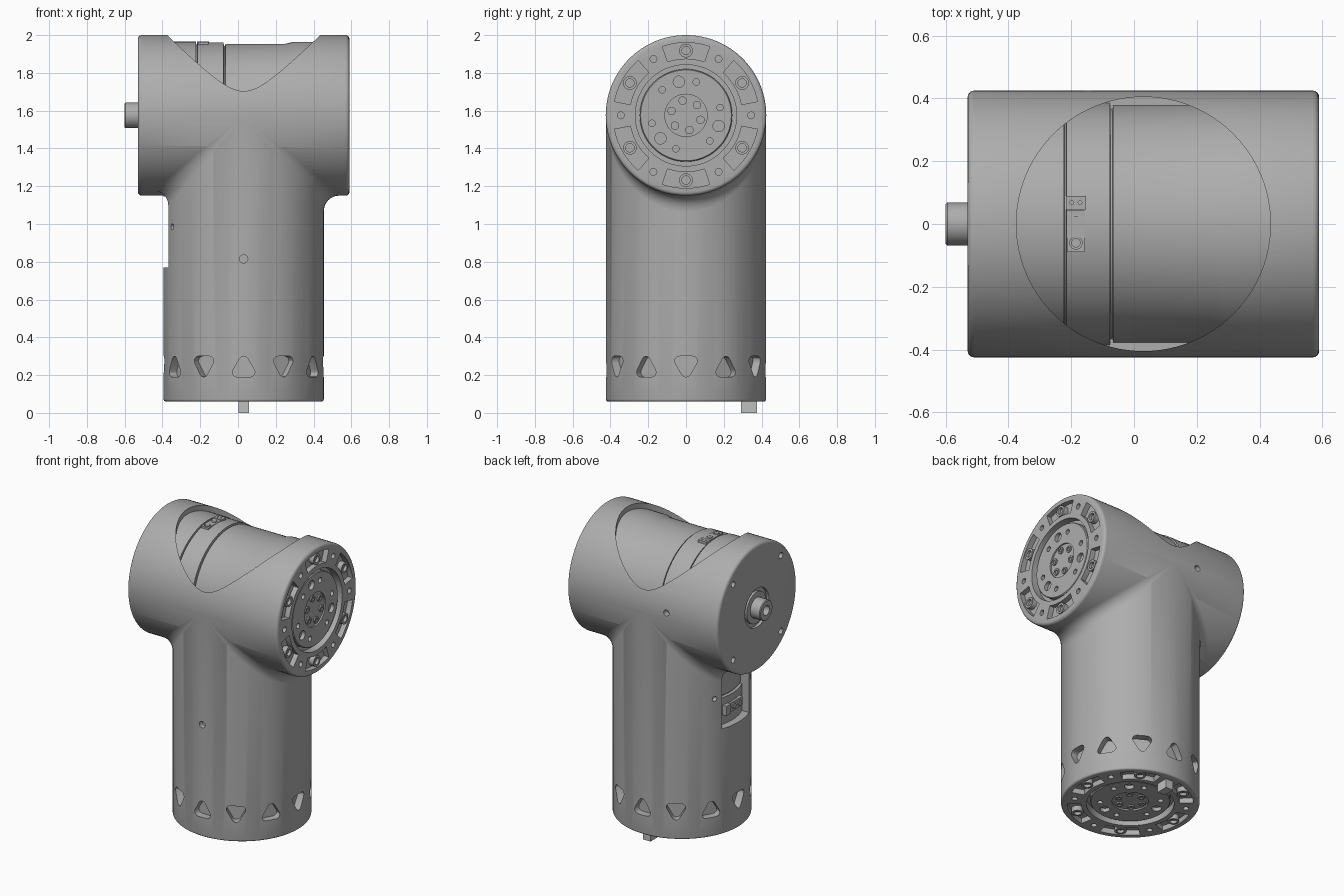
import bpy, bmesh
from math import sin, cos, pi, radians
from mathutils import Matrix, Vector

if "Cube" in bpy.data.objects:
    bpy.data.objects.remove(bpy.data.objects["Cube"], do_unlink=True)

CX, AXIS_Z, R = 0.03, 1.575, 0.425      # column centre, barrel height, tube radius
X_MIN, X_MAX, Z_MIN = -0.53, 0.59, 0.06
parts = []


def material(name, value):
    m = bpy.data.materials.new(name)
    m.use_nodes = True
    m.diffuse_color = (value, value, value, 1)
    m.node_tree.nodes["Principled BSDF"].inputs["Base Color"].default_value = (value, value, value, 1)
    return m


GREY = material("metal grey", 0.42)
LIGHT = material("light grey", 0.52)


def move(x, y, z):
    return Matrix.Translation((x, y, z))


def turn(deg, axis):
    return Matrix.Rotation(radians(deg), 4, axis)


def polar(r, deg):
    return Vector((r * cos(radians(deg)), r * sin(radians(deg)), 0))


def loft(bm, rings, m):
    """Closed solid through a list of equal-length point rings."""
    vs = [[bm.verts.new(m @ p) for p in ring] for ring in rings]
    n = len(vs[0])
    for a, b in zip(vs, vs[1:]):
        for i in range(n):
            bm.faces.new((a[i], a[(i + 1) % n], b[(i + 1) % n], b[i]))
    bm.faces.new(vs[0][::-1])
    bm.faces.new(vs[-1])


def lathe(bm, profile, m, n=96):
    loft(bm, [[polar(r, 360 * i / n) + Vector((0, 0, z)) for i in range(n)] for r, z in profile], m)


def disc(bm, r, z0, z1, m, n=24):
    lathe(bm, [(r, z0), (r, z1)], m, n)


def prism(bm, pts, z0, z1, m):
    loft(bm, [[p + Vector((0, 0, z)) for p in pts] for z in (z0, z1)], m)


def box(bm, lo, hi):
    lo, hi = Vector(lo), Vector(hi)
    c, s = (lo + hi) / 2, hi - lo
    bmesh.ops.create_cube(bm, size=1, matrix=move(*c) @ Matrix.Diagonal((*s, 1)))


def make(name, bm, mat=GREY):
    bmesh.ops.recalc_face_normals(bm, faces=bm.faces)
    me = bpy.data.meshes.new(name)
    bm.to_mesh(me)
    bm.free()
    me.materials.append(mat)
    ob = bpy.data.objects.new(name, me)
    bpy.context.scene.collection.objects.link(ob)
    parts.append(ob)
    return ob


def boolean(ob, bm, op):
    tool = make("tool", bm)
    parts.remove(tool)
    mod = ob.modifiers.new("bool", "BOOLEAN")
    mod.operation, mod.solver, mod.object = op, "EXACT", tool
    deps = bpy.context.evaluated_depsgraph_get()
    me = bpy.data.meshes.new_from_object(ob.evaluated_get(deps))
    ob.modifiers.clear()
    ob.data = me
    bpy.data.objects.remove(tool, do_unlink=True)


def rounded(r, z0, z1, e=0.02):
    """Cylinder profile with rounded rims."""
    arc = [(r - e + e * sin(t * pi / 8), e - e * cos(t * pi / 8)) for t in range(5)]
    return [(a, z0 + b) for a, b in arc] + [(a, z1 - b) for a, b in arc[::-1]]


def radial(deg, z):
    """Frame on the column: local z points outward, 0 degrees is the front."""
    return move(CX, 0, z) @ turn(deg, "Z") @ turn(90, "X")


BARREL = move(0, 0, AXIS_Z) @ turn(90, "Y")
OUTPUT = move(X_MAX, 0, AXIS_Z) @ turn(90, "Y")
BASE = move(CX, 0, Z_MIN) @ turn(180, "X")
CAP = move(X_MIN, 0, AXIS_Z) @ turn(-90, "Y")

# Housing: barrel joined to column
bm = bmesh.new()
lathe(bm, rounded(R, X_MIN, X_MAX), BARREL)
housing = make("housing", bm)
bm = bmesh.new()
lathe(bm, rounded(R - 0.001, Z_MIN, AXIS_Z, 0.012), move(CX, 0, 0))
boolean(housing, bm, "UNION")

# Openings: top scoop, side window, vent pockets, flange slots, screw holes
bm = bmesh.new()
disc(bm, 0.405, 1.6, 2.1, move(CX, 0, 0), 96)
box(bm, (-0.7, -0.145, 0.77), (-0.29, 0.145, 1.145))
for k in range(12):
    flip = 180 * (k % 2)
    pts = [polar(0.04, 90 + 120 * c + flip) + polar(0.025, 90 + 120 * c + flip + a)
           for c in range(3) for a in (-60, -30, 0, 30, 60)]
    prism(bm, pts, 0.375, 0.5, radial(30 * k, 0.255 if k % 2 else 0.235))
for frame in (OUTPUT, BASE):
    disc(bm, 0.268, -0.05, 0.05, frame, 96)
    for k in range(6):
        span = range(-19, 20, 2)
        pts = [polar(0.385, 60 * k + a) for a in span] + [polar(0.3, 60 * k - a) for a in span]
        prism(bm, pts, -0.035, 0.05, frame)
        disc(bm, 0.018, -0.04, 0.05, frame @ move(*polar(0.345, 60 * k + 30)))
disc(bm, 0.13, -0.02, 0.05, CAP, 64)
for k in range(4):
    disc(bm, 0.02, -0.03, 0.05, CAP @ move(*polar(0.36, 45 + 90 * k)))
disc(bm, 0.022, 0.39, 0.5, radial(0, 0.815))
for a in (-63, -117):
    disc(bm, 0.016, 0.39, 0.5, radial(a, 0.985))
disc(bm, 0.02, 0.38, 0.5, move(-0.15, 0, 1.6) @ turn(-90, "X"))
boolean(housing, bm, "DIFFERENCE")

# Blends between barrel and column, left open around the side window
for side, name in ((1, "left_blend"), (-1, "right_blend")):
    bm = bmesh.new()
    rows = []
    for i in range(-44, 45):
        t = i * pi / 90
        y, w = R * sin(t), R * cos(t)
        f = 0.08 * w / R
        row = None
        if side > 0 or abs(y) > 0.145:
            row = [bm.verts.new((CX + side * (w + f - f * cos(j * pi / 16)), y,
                                 AXIS_Z - w - f + f * sin(j * pi / 16))) for j in range(9)]
        rows.append(row)
    for a, b in zip(rows, rows[1:]):
        if a and b:
            for j in range(8):
                quad = (a[j], a[j + 1], b[j + 1], b[j])
                bm.faces.new(quad if side < 0 else quad[::-1])
    me_ob = make(name, bm)
    if sum(p.normal.x * side for p in me_ob.data.polygons) < 0:
        me_ob.data.flip_normals()

# Inner drum seen through the scoop, with two seams
bm = bmesh.new()
lathe(bm, [(0.39, -0.43), (0.39, -0.223), (0.375, -0.222), (0.375, -0.216), (0.386, -0.215),
           (0.386, -0.076), (0.368, -0.075), (0.368, -0.068), (0.379, -0.067),
           (0.379, 0.25), (0.389, 0.29), (0.389, 0.48)], BARREL)
make("inner_drum", bm)

# Connector block on the drum: plate, socket and screws
bm = bmesh.new()
box(bm, (-0.213, -0.09, 1.9), (-0.157, 0.045, 1.963))
box(bm, (-0.217, 0.046, 1.9), (-0.153, 0.09, 1.967))
connector = make("drum_connector", bm)
bm = bmesh.new()
for x in (-0.198, -0.172):
    disc(bm, 0.006, 1.95, 2, move(x, 0.068, 0), 12)
for y in (0.01, -0.06):
    lathe(bm, [(0.02, 1.957), (0.02, 2)], move(-0.185, y, 0), 20)
boolean(connector, bm, "DIFFERENCE")
bm = bmesh.new()
for y in (0.01, -0.06):
    disc(bm, 0.015, 1.94, 1.965, move(-0.185, y, 0), 20)
make("drum_connector_screws", bm)

# Core and connector behind the side window
bm = bmesh.new()
lathe(bm, [(0.375, 0.7), (0.375, 0.95), (0.355, 0.951), (0.355, 0.96), (0.365, 0.961), (0.365, 1.2)],
      move(CX, 0, 0))
make("window_core", bm)
bm = bmesh.new()
box(bm, (-0.36, -0.09, 0.84), (-0.3, 0.04, 0.9))
box(bm, (-0.365, 0.045, 0.835), (-0.3, 0.09, 0.9))
for y in (-0.055, 0.005):
    disc(bm, 0.018, 0.39, 0.397, move(CX, y, 0.87) @ turn(-90, "Y"), 16)
make("window_connector", bm)

# Rotating output discs with bolt circles, and bosses in the flange slots
for frame, name in ((OUTPUT, "output"), (BASE, "base")):
    bm = bmesh.new()
    lathe(bm, [(0.245, -0.06), (0.245, -0.02), (0.24, -0.015)], frame)
    plate = make(name + "_disc", bm)
    bm = bmesh.new()
    disc(bm, 0.112, -0.025, 0.02, frame, 64)
    for k in range(3):
        disc(bm, 0.03, -0.04, 0.02, frame @ move(*polar(0.182, 72 + 120 * k)))
    for k in range(6):
        disc(bm, 0.017, -0.04, 0.02, frame @ move(*polar(0.185, 43 + 60 * k)))
    boolean(plate, bm, "DIFFERENCE")
    bm = bmesh.new()
    for k in range(6):
        spot = frame @ move(*polar(0.08, 13 + 60 * k))
        lathe(bm, [(0.022, -0.03), (0.022, -0.016), (0.012, -0.016), (0.012, -0.023)], spot, 20)
    make(name + "_bolts", bm)
    bm = bmesh.new()
    for k in range(6):
        spot = frame @ move(*polar(0.343, 60 * k))
        lathe(bm, [(0.036, -0.04), (0.036, -0.001), (0.022, -0.001), (0.022, -0.02)], spot)
    make(name + "_flange_bosses", bm)

# Rear shaft with collar and bore
bm = bmesh.new()
lathe(bm, [(0.105, -0.03), (0.105, -0.003), (0.068, -0.003), (0.068, 0.065), (0.063, 0.07),
           (0.032, 0.07), (0.032, 0.03)], CAP, 48)
make("rear_shaft", bm)

# Locating tab under the base
bm = bmesh.new()
box(bm, (0.002, 0.292, 0), (0.058, 0.375, 0.09))
make("base_tab", bm, LIGHT)

for ob in bpy.context.view_layer.objects:
    ob.select_set(ob in parts)
bpy.context.view_layer.objects.active = housing
bpy.ops.object.shade_smooth_by_angle(angle=radians(30))
